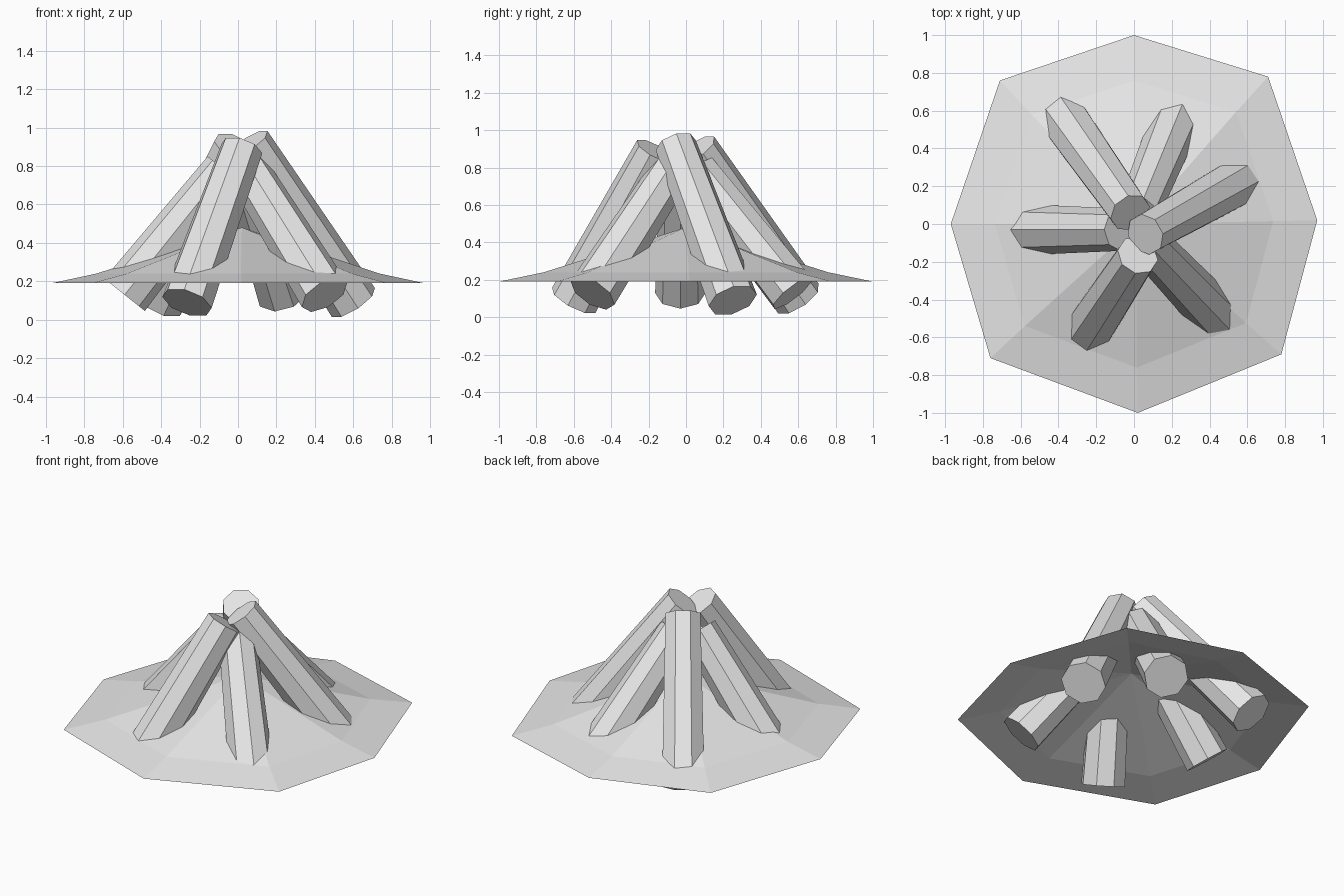
import bpy
import bmesh
import math
from mathutils import Matrix, Vector

cube = bpy.data.objects.get("Cube")
if cube:
    bpy.data.objects.remove(cube, do_unlink=True)

# One plain grey for everything
grey = bpy.data.materials.new("light_grey")
grey.use_nodes = True
grey.diffuse_color = (0.8, 0.8, 0.8, 1)
grey.node_tree.nodes["Principled BSDF"].inputs["Base Color"].default_value = (0.8, 0.8, 0.8, 1)


def add_object(name, bm):
    mesh = bpy.data.meshes.new(name)
    bm.to_mesh(mesh)
    bm.free()
    mesh.materials.append(grey)
    obj = bpy.data.objects.new(name, mesh)
    bpy.context.collection.objects.link(obj)
    return obj


def add_log(name, foot, tip, roll):
    """Tapered eight-sided log between two points."""
    foot, tip = Vector(foot), Vector(tip)
    axis = (tip - foot).normalized()
    side = axis.cross(Vector((0, 0, 1))).normalized()
    outward = side.cross(axis)
    frame = Matrix((outward, axis.cross(outward), axis)).transposed().to_4x4()
    place = Matrix.Translation((foot + tip) / 2) @ frame @ Matrix.Rotation(roll, 4, 'Z')
    bm = bmesh.new()
    bmesh.ops.create_cone(bm, cap_ends=True, segments=8, radius1=0.135, radius2=0.112,
                          depth=(tip - foot).length, matrix=place)
    add_object(name, bm)


# Ash mound: open-bottomed faceted sheet with a flat rim
rim = [(0, 1), (-0.71, 0.76), (-0.97, 0), (-0.76, -0.71),
       (0.02, -1), (0.78, -0.69), (0.97, 0.02), (0.71, 0.78)]
bm = bmesh.new()
outer = [bm.verts.new((x, y, 0.19)) for x, y in rim]
inner = [bm.verts.new((x * 0.76, y * 0.76, 0.24)) for x, y in rim]
peak = bm.verts.new((0.02, 0, 0.48))
for i in range(len(rim)):
    j = (i + 1) % len(rim)
    bm.faces.new((outer[i], outer[j], inner[j], inner[i]))
    bm.faces.new((inner[i], inner[j], peak))
add_object("ash_mound", bm)

# Three tall logs with a flat side facing out
half = math.pi / 8
add_log("tall_log_front", (-0.265, -0.60, 0.09), (0.02, -0.165, 0.89), half)
add_log("tall_log_left", (0.60, 0.25, 0.09), (0.06, -0.055, 0.92), half)
add_log("tall_log_back", (-0.40, 0.60, 0.10), (-0.02, 0.06, 0.90), half)

# Three shorter logs tucked beneath, with an edge facing out
add_log("short_log_front", (0.45, -0.50, 0.13), (0.05, -0.08, 0.78), 0)
add_log("short_log_right", (-0.59, -0.03, 0.13), (-0.07, -0.03, 0.78), 0)
add_log("short_log_back", (0.23, 0.57, 0.13), (0.02, 0.06, 0.78), 0)
